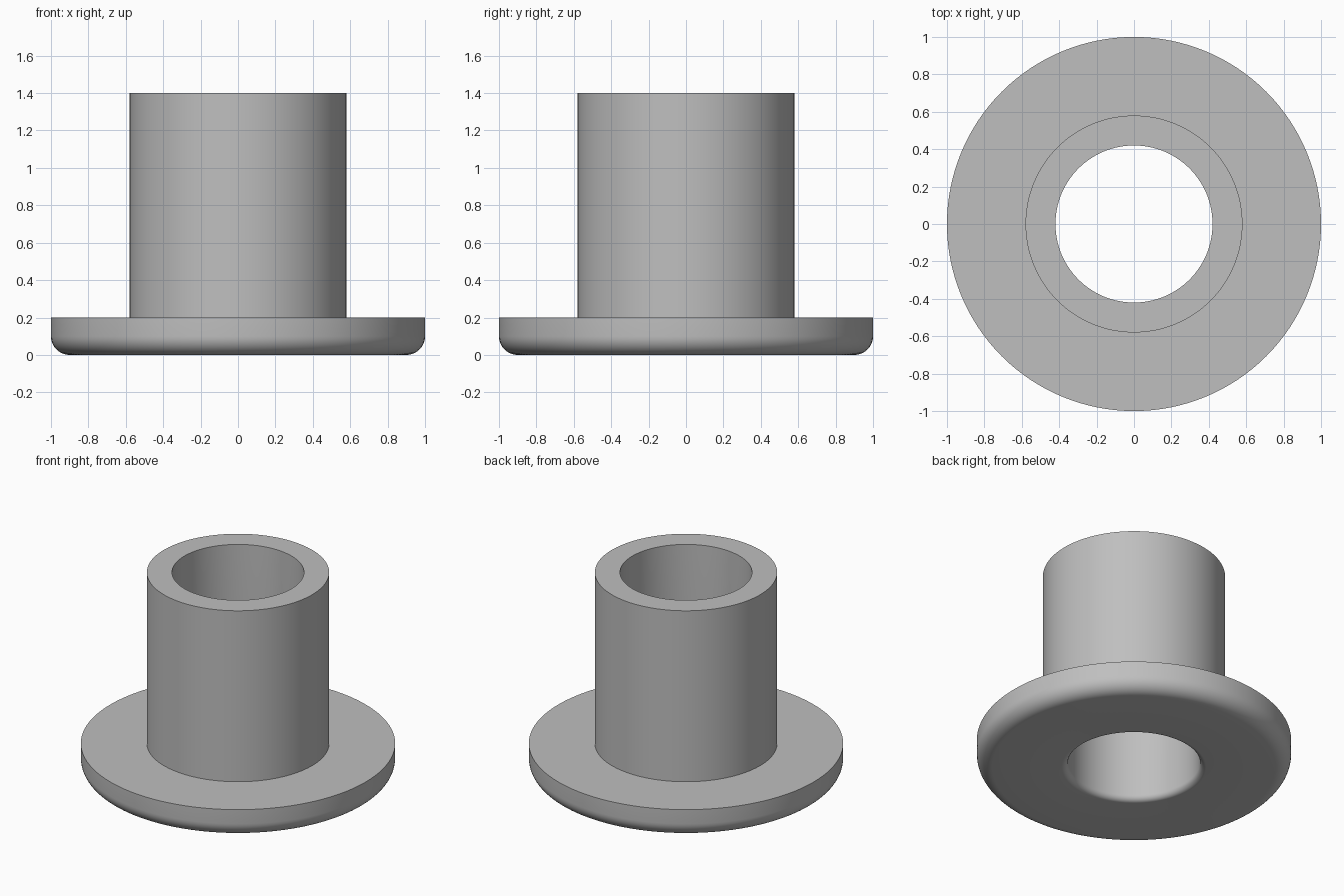
import bpy, bmesh, math

SEGMENTS = 128

cube = bpy.data.objects.get("Cube")
if cube:
    bpy.data.objects.remove(cube)

# Single plain grey material
grey = bpy.data.materials.new("plain_grey")
grey.use_nodes = True
colour = (0.52, 0.52, 0.52, 1)
grey.diffuse_color = colour
grey.node_tree.nodes["Principled BSDF"].inputs["Base Color"].default_value = colour


def arc(cx, cz, radius, start, end, steps=10):
    """Points of a fillet in the profile plane, angles in degrees."""
    angles = [math.radians(start + (end - start) * i / steps) for i in range(steps + 1)]
    return [(cx + radius * math.cos(a), cz + radius * math.sin(a)) for a in angles]


def lathe(name, profile):
    """Revolve a closed (radius, height) profile around z."""
    bm = bmesh.new()
    verts = [bm.verts.new((r, 0, z)) for r, z in profile]
    edges = [bm.edges.new((v, verts[i - 1])) for i, v in enumerate(verts)]
    bmesh.ops.spin(bm, geom=verts + edges, cent=(0, 0, 0), axis=(0, 0, 1),
                   angle=math.tau, steps=SEGMENTS, use_merge=True)
    bmesh.ops.remove_doubles(bm, verts=bm.verts, dist=1e-5)
    bmesh.ops.recalc_face_normals(bm, faces=bm.faces)
    mesh = bpy.data.meshes.new(name)
    bm.to_mesh(mesh)
    bm.free()
    mesh.materials.append(grey)
    obj = bpy.data.objects.new(name, mesh)
    bpy.context.collection.objects.link(obj)
    return obj


# Flanged sleeve: bore, tube wall, flange, rounded underside edges
bore, tube, flange = 0.42, 0.58, 1.0
flange_top, height = 0.2, 1.4
rim_fillet, bore_fillet = 0.1, 0.04

profile = [(bore, height), (tube, height), (tube, flange_top), (flange, flange_top)]
profile += arc(flange - rim_fillet, rim_fillet, rim_fillet, 0, -90)
profile += arc(bore + bore_fillet, bore_fillet, bore_fillet, -90, -180)
bushing = lathe("flanged_bushing", profile)

# Smooth shading with crisp machined edges
bpy.ops.object.select_all(action='DESELECT')
bushing.select_set(True)
bpy.context.view_layer.objects.active = bushing
bpy.ops.object.shade_smooth_by_angle(angle=math.radians(30))
